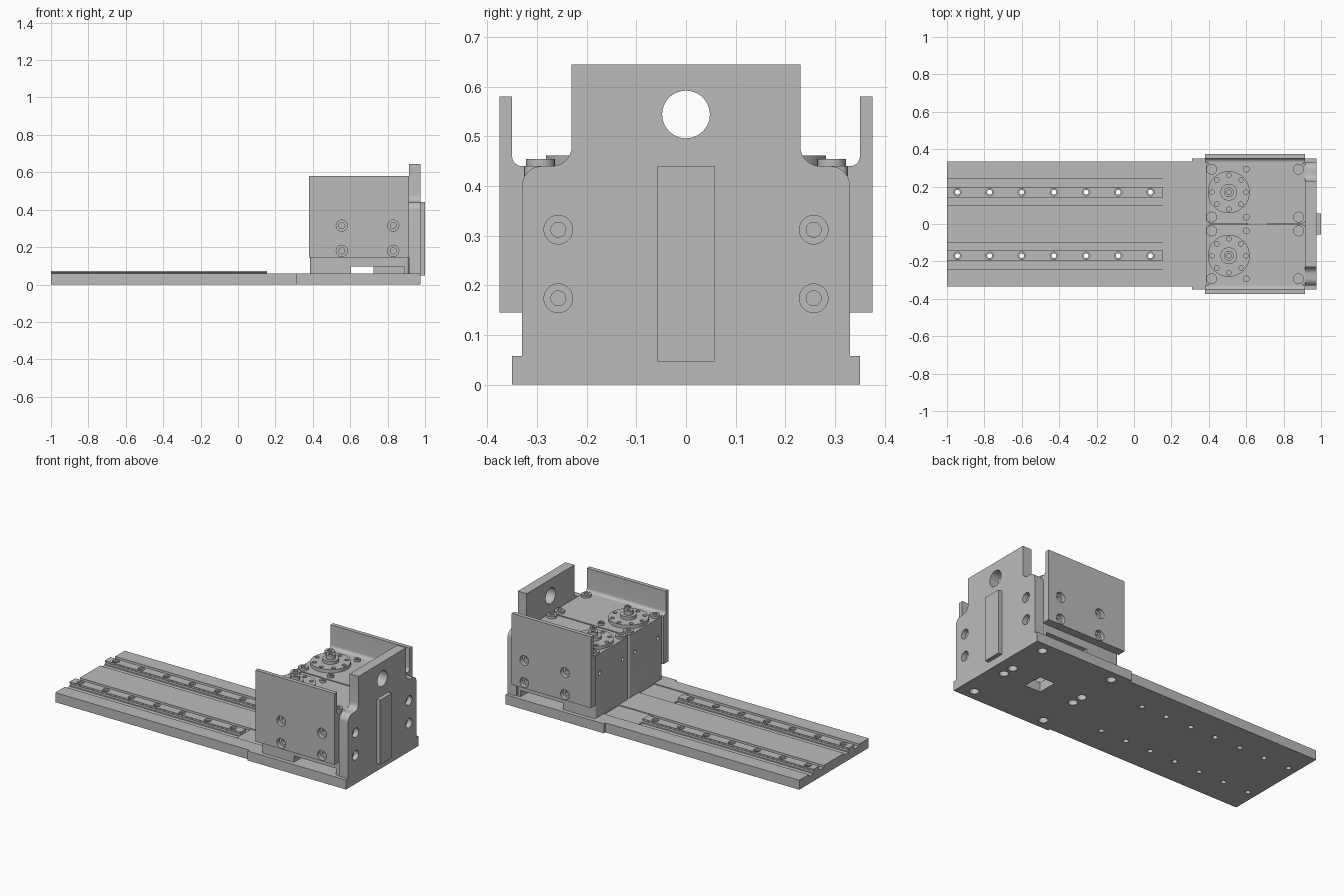
import bpy, bmesh
from math import sin, cos, pi, radians
from mathutils import Matrix, Vector

old = bpy.data.objects.get("Cube")
if old:
    bpy.data.objects.remove(old, do_unlink=True)

steel = bpy.data.materials.new("machined grey")
steel.use_nodes = True
steel.diffuse_color = (0.5, 0.5, 0.5, 1)
steel.node_tree.nodes["Principled BSDF"].inputs["Base Color"].default_value = (0.5, 0.5, 0.5, 1)
parts = []


def finish(bm, name):
    bmesh.ops.recalc_face_normals(bm, faces=bm.faces)
    mesh = bpy.data.meshes.new(name)
    bm.to_mesh(mesh)
    bm.free()
    mesh.materials.append(steel)
    obj = bpy.data.objects.new(name, mesh)
    bpy.context.collection.objects.link(obj)
    parts.append(obj)
    return obj


def add_prism(bm, pts, axis, a0, a1):
    """Extrude an outline along an axis; outline is in the two other axes."""
    place = {"x": lambda p, a: (a, p[0], p[1]),
             "y": lambda p, a: (p[0], a, p[1]),
             "z": lambda p, a: (p[0], p[1], a)}[axis]
    low = [bm.verts.new(place(p, a0)) for p in pts]
    high = [bm.verts.new(place(p, a1)) for p in pts]
    bm.faces.new(low)
    bm.faces.new(high)
    for i in range(len(pts)):
        j = (i + 1) % len(pts)
        bm.faces.new((low[i], low[j], high[j], high[i]))


def prism(name, pts, axis, a0, a1):
    bm = bmesh.new()
    add_prism(bm, pts, axis, a0, a1)
    return finish(bm, name)


def rect(u0, u1, v0, v1):
    return [(u0, v0), (u1, v0), (u1, v1), (u0, v1)]


def rounded(u0, u1, v0, v1, r):
    return (arc(u1 - r, v1 - r, r, 0, 90) + arc(u0 + r, v1 - r, r, 90, 180)
            + arc(u0 + r, v0 + r, r, 180, 270) + arc(u1 - r, v0 + r, r, 270, 360))


def arc(cu, cv, r, a0, a1, n=8):
    angles = [radians(a0 + (a1 - a0) * i / n) for i in range(n + 1)]
    return [(cu + r * cos(a), cv + r * sin(a)) for a in angles]


TURN = {"x": Matrix.Rotation(pi / 2, 4, "Y"), "y": Matrix.Rotation(pi / 2, 4, "X"),
        "z": Matrix.Identity(4)}


def cylinders(name, centres, r, depth, axis="z", seg=24):
    bm = bmesh.new()
    for c in centres:
        bmesh.ops.create_cone(bm, cap_ends=True, segments=seg, radius1=r, radius2=r,
                              depth=depth, matrix=Matrix.Translation(Vector(c)) @ TURN[axis])
    return finish(bm, name)


def cut(obj, cutter):
    mod = obj.modifiers.new("cut", "BOOLEAN")
    mod.operation = "DIFFERENCE"
    mod.solver = "EXACT"
    mod.object = cutter
    bpy.context.view_layer.objects.active = obj
    bpy.ops.object.modifier_apply(modifier=mod.name)
    parts.remove(cutter)
    bpy.data.objects.remove(cutter, do_unlink=True)


TOP = 0.058     # base plate top
ROOF = 0.44     # gearbox top
END = 0.975     # outer face of end plate
RAIL_Y = 0.17
SIDES = (1, -1)
rail_x = [-0.944 + 0.172 * i for i in range(7)]

# Base plate, wider under the gearboxes
half = [(-1, 0.335), (0.31, 0.335), (0.31, 0.35), (END, 0.35)]
base = prism("base_plate", half + [(x, -y) for x, y in reversed(half)], "z", 0, TOP)
bm = bmesh.new()
for s in SIDES:
    step = [(-1.1, 0.045), (0.155, 0.045), (0.155, 0.053), (0.385, 0.053), (0.385, 0.1), (-1.1, 0.1)]
    add_prism(bm, step, "y", s * 0.098, s * 0.243)
cut(base, finish(bm, "groove_cutter"))
cut(base, cylinders("hole_cutter", [(x, s * RAIL_Y, 0.03) for x in rail_x for s in SIDES], 0.015, 0.2))
feet = [(x, s * y, 0) for x in (0.4, 0.885) for y in (0.037, 0.285) for s in SIDES]
cut(base, cylinders("foot_cutter", feet, 0.026, 0.06))
cut(base, prism("window_cutter", rect(0.61, 0.715, -0.06, 0.06), "z", -0.1, 0.2))

# Linear rails with waisted sides and counterbored screw holes
for s in SIDES:
    side = [(0.028, 0.04), (0.028, 0.052), (0.021, 0.056), (0.021, 0.061), (0.027, 0.065), (0.027, 0.072)]
    outline = side + [(-y, z) for y, z in reversed(side)]
    rail = prism("rail", [(y + s * RAIL_Y, z) for y, z in outline], "x", -1, 0.155)
    cut(rail, cylinders("hole_cutter", [(x, s * RAIL_Y, 0.05) for x in rail_x], 0.013, 0.2))
    cut(rail, cylinders("bore_cutter", [(x, s * RAIL_Y, 0.072) for x in rail_x], 0.02, 0.02))

# Gearbox pair, each with a recess underneath
for s in SIDES:
    y0, y1 = sorted((s * 0.004, s * 0.325))
    box = prism("gearbox", rounded(0.386, 0.914, y0, y1, 0.014), "z", TOP, ROOF)
    recess = [(0.605, -0.1), (0.725, -0.1), (0.725, 0.22), (0.89, 0.22), (0.89, 0.4), (0.605, 0.4)]
    cut(box, prism("recess_cutter", [(x, s * y) for x, y in recess], "z", 0, 0.097))
    cut(box, cylinders("hole_cutter", [(0.386, s * y, 0.32) for y in (0.06, 0.28)], 0.012, 0.08, "x"))

    # Cap screws on the roof
    spots = [(x, s * y, ROOF + 0.004) for x in (0.415, 0.6, 0.88) for y in (0.037, 0.293)]
    for x, y, z in spots:
        r = 0.018 if x == 0.6 else 0.029
        screw = cylinders("cap_screw", [(x, y, z)], r, 0.02)
        cut(screw, cylinders("socket_cutter", [(x, y, z + 0.01)], r * 0.55, 0.016, seg=6))

    # Output flange and shaft
    cx, cy = 0.507, s * RAIL_Y
    flange = cylinders("output_flange", [(cx, cy, ROOF + 0.008)], 0.112, 0.026, seg=48)
    ring = [(cx + 0.091 * cos(i * pi / 4), cy + 0.091 * sin(i * pi / 4), ROOF + 0.02) for i in range(8)]
    cut(flange, cylinders("ring_cutter", ring, 0.012, 0.03, seg=16))
    cylinders("flange_hub", [(cx, cy, ROOF + 0.025)], 0.045, 0.03, seg=32)
    shaft = cylinders("output_shaft", [(cx, cy, ROOF + 0.04)], 0.026, 0.05)
    cut(shaft, cylinders("centre_cutter", [(cx, cy, ROOF + 0.065)], 0.012, 0.02, seg=16))

    # Side plate: thick below, thin guard above, blended by a fillet
    prof = [(0.325, 0.145), (0.375, 0.145), (0.375, 0.58), (0.35, 0.58)]
    prof += arc(0.33, 0.46, 0.02, 0, -90) + [(0.325, ROOF)]
    prof = [p if p[0] != 0.33 else (0.33, ROOF) for p in prof]
    plate = prism("side_plate", [(s * y, z) for y, z in prof], "x", 0.38, 0.915)
    bolts = [(x, s * 0.375, z) for x in (0.555, 0.83) for z in (0.18, 0.315)]
    cut(plate, cylinders("bore_cutter", bolts, 0.03, 0.05, "y"))
    cut(plate, cylinders("hole_cutter", bolts, 0.016, 0.086, "y"))

# End plate with shoulders, lifting hole and bolt holes
prof = [(0.33, TOP)] + arc(0.29, 0.40, 0.04, 0, 90) + arc(0.27, 0.48, 0.04, 270, 180) + [(0.23, 0.645)]
prof += [(-y, z) for y, z in reversed(prof)]
end = prism("end_plate", prof, "x", 0.915, END)
cut(end, cylinders("lifting_cutter", [(0.945, 0, 0.544)], 0.048, 0.2, "x", 40))
bolts = [(END, s * 0.257, z) for s in SIDES for z in (0.174, 0.312)]
cut(end, cylinders("bore_cutter", bolts, 0.029, 0.06, "x"))
cut(end, cylinders("hole_cutter", bolts, 0.015, 0.1, "x"))
prism("end_strip", rect(-0.057, 0.057, 0.047, 0.44), "x", END, 1.0)

# Smooth round surfaces, keep machined edges crisp
bpy.ops.object.select_all(action="DESELECT")
for obj in parts:
    obj.select_set(True)
bpy.context.view_layer.objects.active = base
bpy.ops.object.shade_smooth_by_angle(angle=radians(30))
